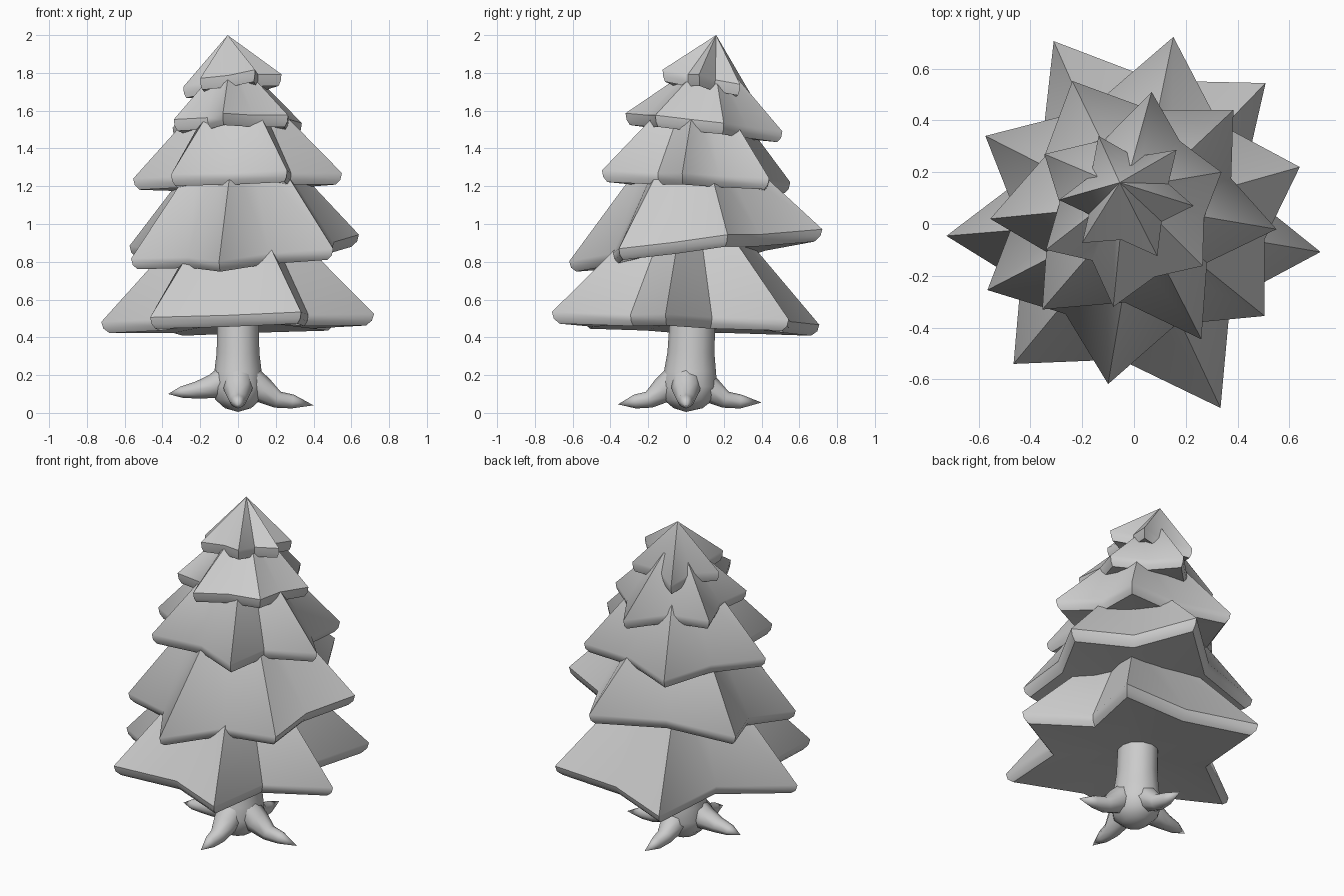
import bpy, bmesh, math
from mathutils import Vector

if "Cube" in bpy.data.objects:
    bpy.data.objects.remove(bpy.data.objects["Cube"])


def finish(name, bm, angle):
    bmesh.ops.recalc_face_normals(bm, faces=bm.faces)
    me = bpy.data.meshes.new(name)
    bm.to_mesh(me)
    bm.free()
    ob = bpy.data.objects.new(name, me)
    bpy.context.collection.objects.link(ob)
    bpy.ops.object.select_all(action='DESELECT')
    ob.select_set(True)
    bpy.context.view_layer.objects.active = ob
    bpy.ops.object.shade_smooth_by_angle(angle=math.radians(angle))
    return ob


def loft(bm, rings):
    """Skin a list of point rings; a ring of one point closes to a tip."""
    vs = [[bm.verts.new(p) for p in r] for r in rings]
    for a, b in zip(vs, vs[1:]):
        n = max(len(a), len(b))
        for i in range(n):
            j = (i + 1) % n
            q = [a[i % len(a)], a[j % len(a)], b[j % len(b)], b[i % len(b)]]
            bm.faces.new(list(dict.fromkeys(q)))


def tier(name, tips, dips, plane, top, scale):
    """Six-pointed skirt: star rim on a tilted plane, lip below, narrowing to top."""
    tips = [Vector(t) for t in tips]
    c = sum(tips, Vector((0, 0))) / 6
    z0, a, b = plane
    height = lambda p: z0 + a * p.x + b * p.y

    def star(s, dz, soften=0.0):
        pts = []
        for i, t in enumerate(tips):
            k = dips[i] + (1 - dips[i]) * soften
            mid = (t + tips[(i + 1) % 6]) / 2
            for p in (c + (t - c) * s, c + (mid - c) * k * s):
                pts.append(Vector((p.x, p.y, height(p) + dz)))
        return pts

    apex = Vector(top)
    if scale:
        crown = [Vector((apex.x + p.x - c.x, apex.y + p.y - c.y, apex.z))
                 for p in star(scale, 0, 0.5)]
        rings = [[apex], crown]
    else:
        rings = [[apex]]
    rings += [star(1, 0), star(0.985, -0.035), star(0.94, -0.06),
              star(0.4, -0.03), [Vector((c.x, c.y, height(c) - 0.02))]]
    bm = bmesh.new()
    loft(bm, rings)
    finish(name, bm, 42)


# Foliage tiers, bottom to top
tier("foliage_tier_1",
     [(.72, -.108), (.508, .544), (-.31, .706), (-.724, -.046), (-.465, -.54), (.334, -.71)],
     [.67, .89, .71, .74, .83, .70], (.50, .028, -.035), (0, 0, 1.0), .35)
tier("foliage_tier_2",
     [(.64, .22), (.152, .722), (-.574, .34), (-.566, -.255), (-.10, -.618), (.504, -.355)],
     [.82, .83, .80, .80, .80, .88], (.88, .06, .115), (.01, .03, 1.36), .38)
tier("foliage_tier_3",
     [(.55, -.02), (.384, .44), (-.238, .552), (-.555, .02), (-.354, -.33), (.26, -.445)],
     [.80, .88, .88, .75, .80, .69], (1.255, .025, -.05), (0, .06, 1.62), .38)
tier("foliage_tier_4",
     [(.338, .20), (.068, .51), (-.346, .27), (-.34, -.10), (-.08, -.32), (.265, -.162)],
     [.88, .80, .83, .75, .88, .90], (1.55, .025, -.12), (-.03, .12, 1.82), .25)
tier("foliage_tier_5",
     [(.23, .07), (.164, .286), (-.137, .34), (-.29, .093), (-.20, -.073), (.09, -.124)],
     [.71, .75, .75, .68, .81, .71], (1.78, .12, -.21), (-.055, .16, 2.0), 0)

# Trunk: round profile with a bowl-shaped foot
N = 12
profile = [(.07, .025), (.12, .07), (.135, .14), (.125, .22), (.113, .32), (.108, .6)]
bm = bmesh.new()
rings = [[Vector((0, 0, .005))]]
for r, z in profile:
    rings.append([Vector((r * math.cos(i * math.tau / N),
                          .01 + (.05 * z) + 1.1 * r * math.sin(i * math.tau / N), z))
                  for i in range(N)])
rings.append([Vector((0, .03, .6))])
loft(bm, rings)
finish("trunk", bm, 50)


# Roots: tapered tubes; path points are (distance out, height, half width, half height)
def root(name, angle, path):
    out = Vector((math.cos(angle), math.sin(angle), 0))
    side = Vector((-out.y, out.x, 0))
    bm = bmesh.new()
    rings = [[out * path[0][0] + Vector((0, 0, path[0][1]))]]
    for i, (d, z, w, h) in enumerate(path[:-1]):
        a, b = path[max(i - 1, 0)], path[i + 1]
        run = Vector((b[0] - a[0], b[1] - a[1])).normalized()
        up = out * -run.y + Vector((0, 0, run.x))
        mid = out * d + Vector((0, 0, z))
        rings.append([mid + side * w * math.cos(k * math.tau / 8) + up * h * math.sin(k * math.tau / 8)
                      for k in range(8)])
    rings.append([out * path[-1][0] + Vector((0, 0, path[-1][1]))])
    loft(bm, rings)
    finish(name, bm, 60)


low = [(.04, .19, .08, .08), (.13, .12, .075, .07), (.21, .07, .05, .045), (.29, .06, .035, .037)]
root("root_right", 0, low + [(.40, .04, 0, 0)])
root("root_back", math.pi / 2, low + [(.40, .055, 0, 0)])
root("root_front", -math.pi / 2, [(d * .93, z, w, h) for d, z, w, h in low] + [(.36, .045, 0, 0)])
root("root_left", math.pi, [(.04, .19, .08, .08), (.13, .14, .075, .065), (.22, .12, .05, .045),
                            (.30, .11, .037, .03), (.37, .10, 0, 0)])
